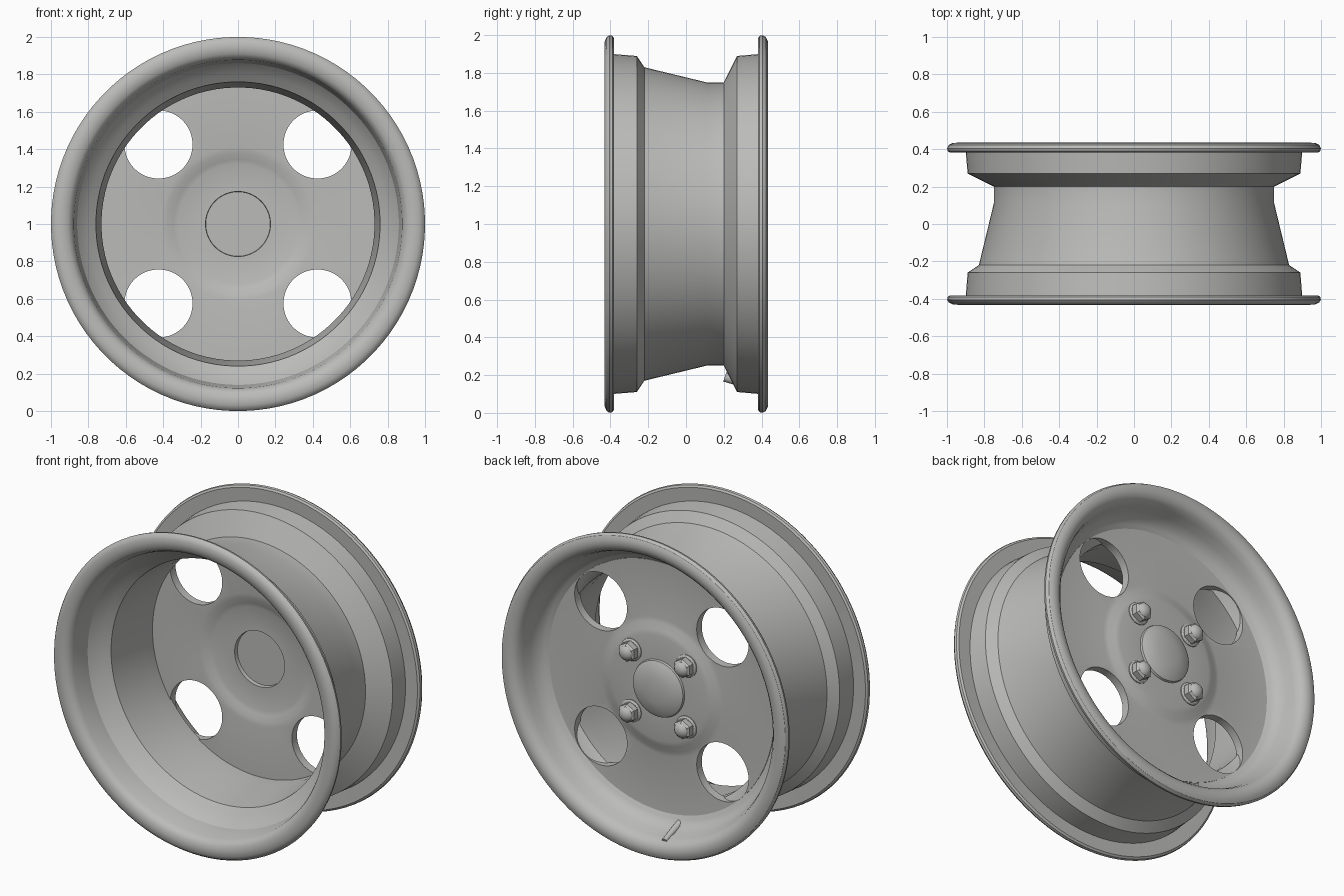
import bpy, bmesh, math
from mathutils import Vector, Matrix

if "Cube" in bpy.data.objects:
    bpy.data.objects.remove(bpy.data.objects["Cube"])

SEG = 96
steel = bpy.data.materials.new("grey_steel")
steel.diffuse_color = (0.50, 0.50, 0.49, 1)
steel.use_nodes = True
steel.node_tree.nodes["Principled BSDF"].inputs["Base Color"].default_value = steel.diffuse_color


def add_object(name, bm, angle=30):
    """Turn a bmesh into a smooth-shaded steel object."""
    bmesh.ops.remove_doubles(bm, verts=bm.verts, dist=1e-5)
    bmesh.ops.recalc_face_normals(bm, faces=bm.faces)
    mesh = bpy.data.meshes.new(name)
    bm.to_mesh(mesh)
    bm.free()
    mesh.materials.append(steel)
    obj = bpy.data.objects.new(name, mesh)
    bpy.context.collection.objects.link(obj)
    smooth(obj, angle)
    return obj


def smooth(obj, angle=30):
    bpy.ops.object.select_all(action='DESELECT')
    obj.select_set(True)
    bpy.context.view_layer.objects.active = obj
    bpy.ops.object.shade_smooth_by_angle(angle=math.radians(angle))


def lathe(bm, profile, centre=(0, 0, 1), seg=SEG, closed=False):
    """Spin (radius, y) points about the y axis."""
    cx, cy, cz = centre
    rings = []
    for i in range(seg):
        a = 2 * math.pi * (i + 0.5) / seg
        rings.append([bm.verts.new((cx + r * math.cos(a), cy + y, cz + r * math.sin(a)))
                      for r, y in profile])
    n = len(profile)
    for i in range(seg):
        p, q = rings[i], rings[(i + 1) % seg]
        for j in range(n if closed else n - 1):
            k = (j + 1) % n
            bm.faces.new((p[j], p[k], q[k], q[j]))


# barrel: outer wall with rolled lips, then the inner wall back to the front
barrel_profile = [
    (0.90, -0.385), (0.985, -0.382), (0.997, -0.39), (1.0, -0.405), (0.99, -0.42),
    (0.97, -0.43), (0.94, -0.432), (0.91, -0.425), (0.89, -0.41), (0.878, -0.385),
    (0.86, -0.27), (0.835, -0.24), (0.80, -0.21), (0.76, -0.18), (0.73, 0.10), (0.73, 0.20),
    (0.775, 0.237), (0.81, 0.25), (0.84, 0.275), (0.862, 0.32), (0.876, 0.37),
    (0.89, 0.405), (0.91, 0.425), (0.94, 0.435), (0.97, 0.433), (0.99, 0.423),
    (1.0, 0.405), (0.997, 0.39), (0.985, 0.382), (0.90, 0.385),
    (0.89, 0.27), (0.75, 0.20), (0.75, 0.11), (0.83, -0.22), (0.89, -0.26),
]
bm = bmesh.new()
lathe(bm, barrel_profile, closed=True)
add_object("rim_barrel", bm)

# centre disc: raised hub and domed cap at the back, recess at the front
disc_profile = [
    (0, 0.24), (0.172, 0.24), (0.174, 0.215), (0.32, 0.215), (0.345, 0.207),
    (0.38, 0.195), (0.41, 0.19), (0.74, 0.19), (0.785, 0.235), (0.785, 0.245), (0.74, 0.243),
    (0.43, 0.24), (0.40, 0.245), (0.36, 0.262), (0.33, 0.268), (0.178, 0.268),
    (0.174, 0.28), (0.14, 0.297), (0.08, 0.309), (0, 0.313),
]
bm = bmesh.new()
lathe(bm, disc_profile)
disc = add_object("wheel_disc", bm)

# four round vent holes
bm = bmesh.new()
for sx in (-1, 1):
    for sz in (-1, 1):
        lathe(bm, [(0, 0), (0.182, 0), (0.182, 0.5), (0, 0.5)],
              (0.425 * sx, 0, 1 + 0.425 * sz), 48)
cutter = add_object("vent_cutter", bm)
cutter.hide_render = True
cut = disc.modifiers.new("vents", 'BOOLEAN')
cut.object = cutter
cut.solver = 'EXACT'
bpy.context.view_layer.update()
cut_mesh = bpy.data.meshes.new_from_object(
    disc.evaluated_get(bpy.context.evaluated_depsgraph_get()))
disc.modifiers.clear()
disc.data = cut_mesh
bpy.data.objects.remove(cutter)
smooth(disc)

# lug nuts: hexagonal body on a washer, with a domed end
for sx in (-1, 1):
    for sz in (-1, 1):
        c = (0.193 * sx, 0.265, 1 + 0.193 * sz)
        side = ("left" if sx < 0 else "right") + ("_lower" if sz < 0 else "_upper")
        bm = bmesh.new()
        lathe(bm, [(0, 0), (0.07, 0), (0.07, 0.008), (0.06, 0.015), (0, 0.015)], c, 24)
        lathe(bm, [(0, 0.01), (0.06, 0.01), (0.06, 0.05), (0.045, 0.065), (0, 0.065)], c, 6)
        lathe(bm, [(0.046, 0.055), (0.044, 0.066), (0.032, 0.079), (0.016, 0.085), (0, 0.087)], c, 24)
        add_object("lug_nut_" + side, bm)

# valve stem through the lower flange
a, b = Vector((-0.13, 0.205, 0.19)), Vector((-0.13, 0.40, 0.122))
turn = (b - a).to_track_quat('Z', 'Y').to_matrix().to_4x4()
bm = bmesh.new()
bmesh.ops.create_cone(bm, cap_ends=True, segments=16, radius1=0.025, radius2=0.016,
                      depth=(b - a).length, matrix=Matrix.Translation((a + b) / 2) @ turn)
add_object("valve_stem", bm)
